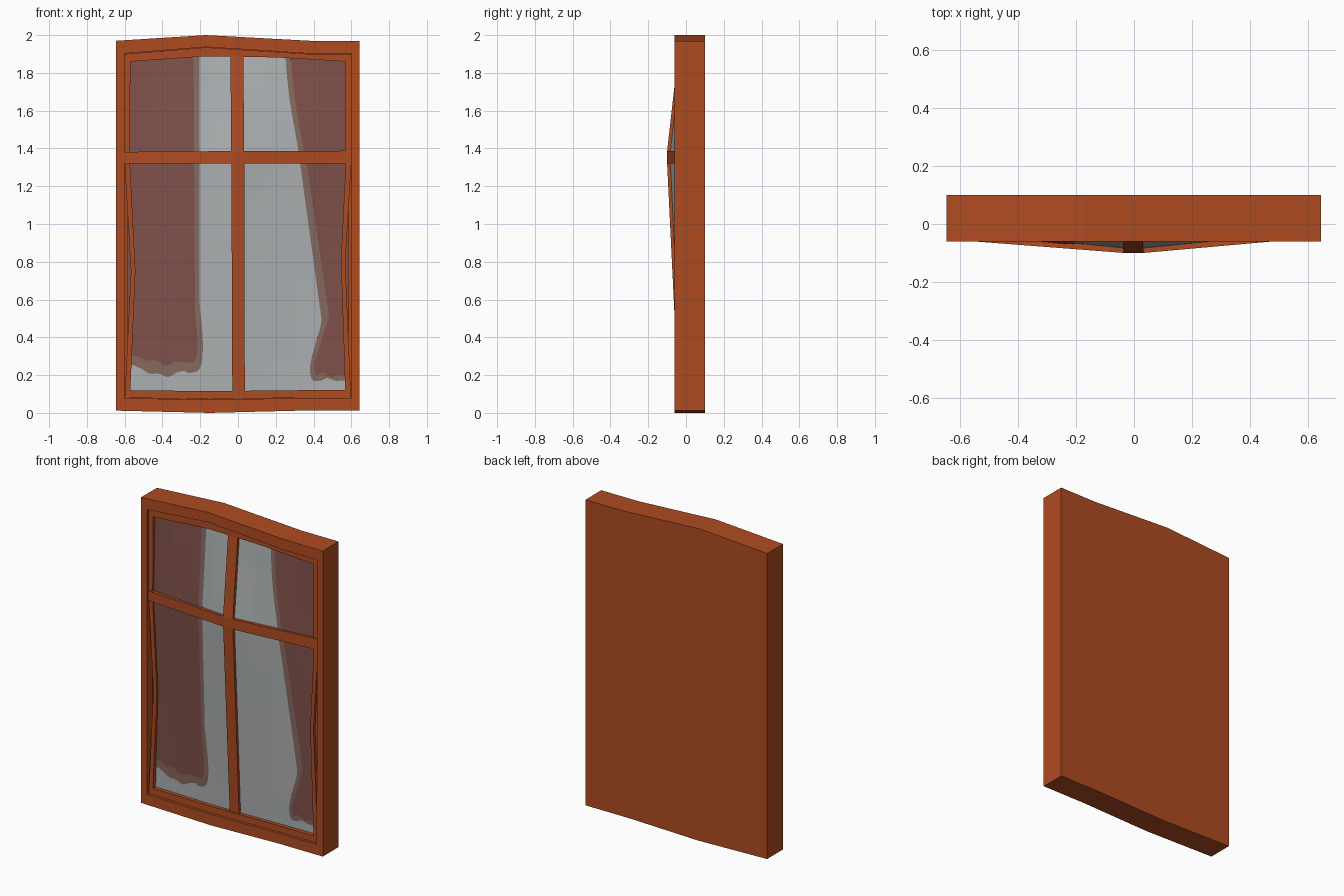
import bpy, bmesh
from mathutils import Vector

if "Cube" in bpy.data.objects:
    bpy.data.objects.remove(bpy.data.objects["Cube"])


def material(name, rgb):
    m = bpy.data.materials.new(name)
    m.diffuse_color = (*rgb, 1)
    m.use_nodes = True
    m.node_tree.nodes["Principled BSDF"].inputs["Base Color"].default_value = m.diffuse_color
    return m


WOOD = material("orange_wood", (0.43, 0.071, 0.015))
GLASS = material("grey_glass", (0.42, 0.44, 0.45))
CURTAIN = material("dark_curtain", (0.216, 0.082, 0.069))
TRIM = material("curtain_trim", (0.238, 0.145, 0.118))


def finish(bm, name, mat):
    me = bpy.data.meshes.new(name)
    bm.to_mesh(me)
    bm.free()
    me.materials.append(mat)
    ob = bpy.data.objects.new(name, me)
    bpy.context.collection.objects.link(ob)
    return ob


def loft(name, loops, mat, closed=False):
    """Join equal-length loops of points; cap the ends unless closed."""
    bm = bmesh.new()
    rows = [[bm.verts.new(p) for p in lp] for lp in loops]
    n = len(rows[0])
    pairs = list(zip(rows, rows[1:])) + ([(rows[-1], rows[0])] if closed else [])
    for a, b in pairs:
        for i in range(n):
            j = (i + 1) % n
            bm.faces.new((a[i], a[j], b[j], b[i]))
    if not closed:
        bm.faces.new(rows[0])
        bm.faces.new(rows[-1])
    bmesh.ops.recalc_face_normals(bm, faces=bm.faces)
    return finish(bm, name, mat)


def at(pts, y):
    return [(x, y, z) for x, z in pts]


# Outer frame: slab with a shallow front recess
outer = [(-.645, 1.97), (-.17, 2.0), (.38, 1.97), (.643, 1.97),
         (.643, .012), (.33, .012), (-.15, 0), (-.645, .012)]
opening = [(-.602, 1.902), (-.17, 1.937), (.38, 1.902), (.602, 1.902),
           (.6, .078), (.33, .078), (-.15, .07), (-.602, .078)]
loft("outer_frame", [at(outer, .1), at(outer, -.06), at(opening, -.06), at(opening, 0)], WOOD)

# Sash: inner ring with bowed lower sides
sash_out = [(-.6, 1.9), (-.17, 1.935), (.38, 1.9), (.6, 1.9), (.6, 1.32), (.568, .8),
            (.598, .08), (.33, .08), (-.15, .072), (-.6, .08), (-.567, .75), (-.6, 1.32)]
sash_in = [(-.57, 1.86), (-.17, 1.888), (.2, 1.882), (.57, 1.86), (.57, 1.32), (.545, .8),
           (.568, .12), (.33, .12), (-.15, .115), (-.57, .12), (-.543, .75), (-.572, 1.32)]
loft("sash", [at(sash_out, .005), at(sash_out, -.047), at(sash_in, -.047), at(sash_in, .005)],
     WOOD, closed=True)

# Glazing bars, bulging forward to where they cross
vertical = [(1.9, -.04, .028, -.042), (1.385, -.036, .033, -.1),
            (1.32, -.035, .034, -.1), (.09, -.03, .036, -.04)]
loft("vertical_bar", [[(a, .005, z), (a, y, z), (b, y, z), (b, .005, z)]
                      for z, a, b, y in vertical], WOOD)
horizontal = [(-.6, 1.32, 1.382, -.056), (-.035, 1.32, 1.386, -.0995),
              (.033, 1.32, 1.386, -.0995), (.6, 1.32, 1.388, -.049)]
loft("horizontal_bar", [[(x, .005, a), (x, y, a), (x, y, b), (x, .005, b)]
                        for x, a, b, y in horizontal], WOOD)


# Glass surface depth: each pane tilts forward towards the crossing
def depth(x, z):
    u = min(max((abs(x) - .03) / .54, 0), 1)
    v = min(max((z - 1.385) / .5, (1.32 - z) / 1.2, 0), 1)
    return (1 - v) * (-.083 * (1 - u) - .03 * u) + v * (-.025 * (1 - u) - .02 * u)


def plate(name, pts, mat, lift):
    """Thin sheet with outline pts, draped on the glass surface."""
    bm = bmesh.new()
    bm.faces.new([bm.verts.new((x, 0, z)) for x, z in pts])
    bmesh.ops.triangulate(bm, faces=bm.faces[:])
    cuts = [((x, 0, 0), (1, 0, 0)) for x in (-.45, -.3, -.15, -.03, .03, .15, .3, .45)]
    cuts += [((0, 0, z), (0, 0, 1)) for z in (.3, .5, .7, .9, 1.1, 1.32, 1.385, 1.55, 1.72)]
    for co, no in cuts:
        bmesh.ops.bisect_plane(bm, geom=bm.verts[:] + bm.edges[:] + bm.faces[:],
                               plane_co=co, plane_no=no, dist=1e-6)
    bm.normal_update()
    flip = [f for f in bm.faces if f.normal.y > 0]
    if flip:
        bmesh.ops.reverse_faces(bm, faces=flip)
    for v in bm.verts:
        v.co.y = depth(v.co.x, v.co.z) - lift
    return finish(bm, name, mat)


def smooth(pts, steps=3):
    """Catmull-Rom curve through the points."""
    p = [Vector(q) for q in [pts[0]] + pts + [pts[-1]]]
    out = []
    for a, b, c, d in zip(p, p[1:], p[2:], p[3:]):
        for i in range(steps):
            t = i / steps
            q = .5 * (2 * b + (c - a) * t + (2 * a - 5 * b + 4 * c - d) * t * t
                      + (3 * b - a - 3 * c + d) * t ** 3)
            out.append((q.x, q.y))
    return out + [pts[-1]]


def clamp_side(pts):
    return [(min(max(x, -.585), .585), z) for x, z in pts]


plate("glass", [(-.585, 1.895), (.585, 1.895), (.585, .1), (-.585, .1)], GLASS, 0)

# Left curtain: free edge downwards, then the wavy hem
left_trim = [(-.205, 1.893), (-.225, 1.5), (-.23, 1.2), (-.225, .9), (-.205, .6), (-.187, .4),
             (-.19, .28), (-.21, .225), (-.26, .212), (-.3, .225), (-.37, .19), (-.42, .21),
             (-.47, .208), (-.53, .245), (-.585, .26)]
left_dark = [(-.235, 1.893), (-.25, 1.5), (-.255, 1.2), (-.25, .9), (-.235, .6), (-.215, .4),
             (-.22, .3), (-.245, .265), (-.31, .28), (-.38, .25), (-.44, .285),
             (-.48, .275), (-.53, .3), (-.585, .305)]
# Right curtain: free edge swept back to the side, then the hem
right_trim = [(.25, 1.893), (.268, 1.7), (.3, 1.5), (.342, 1.3), (.405, 1.1), (.475, .95),
              (.498, .8), (.475, .6), (.42, .4), (.383, .26), (.39, .18), (.43, .168),
              (.47, .185), (.52, .17), (.584, .175)]
right_dark_top = [(.277, 1.893), (.297, 1.7), (.328, 1.5), (.37, 1.3), (.435, 1.1),
                  (.51, .95), (.55, .86), (.545, .72), (.51, .55), (.45, .38), (.405, .26),
                  (.415, .2), (.45, .215), (.49, .19), (.53, .2), (.584, .192)]

plate("left_curtain_trim", clamp_side(smooth(left_trim)) + [(-.585, 1.893)], TRIM, .003)
plate("left_curtain", clamp_side(smooth(left_dark)) + [(-.585, 1.893)], CURTAIN, .006)
plate("right_curtain_trim", clamp_side(smooth(right_trim)) + [(.585, 1.893)], TRIM, .003)
plate("right_curtain", clamp_side(smooth(right_dark_top)) + [(.585, 1.893)], CURTAIN, .006)
